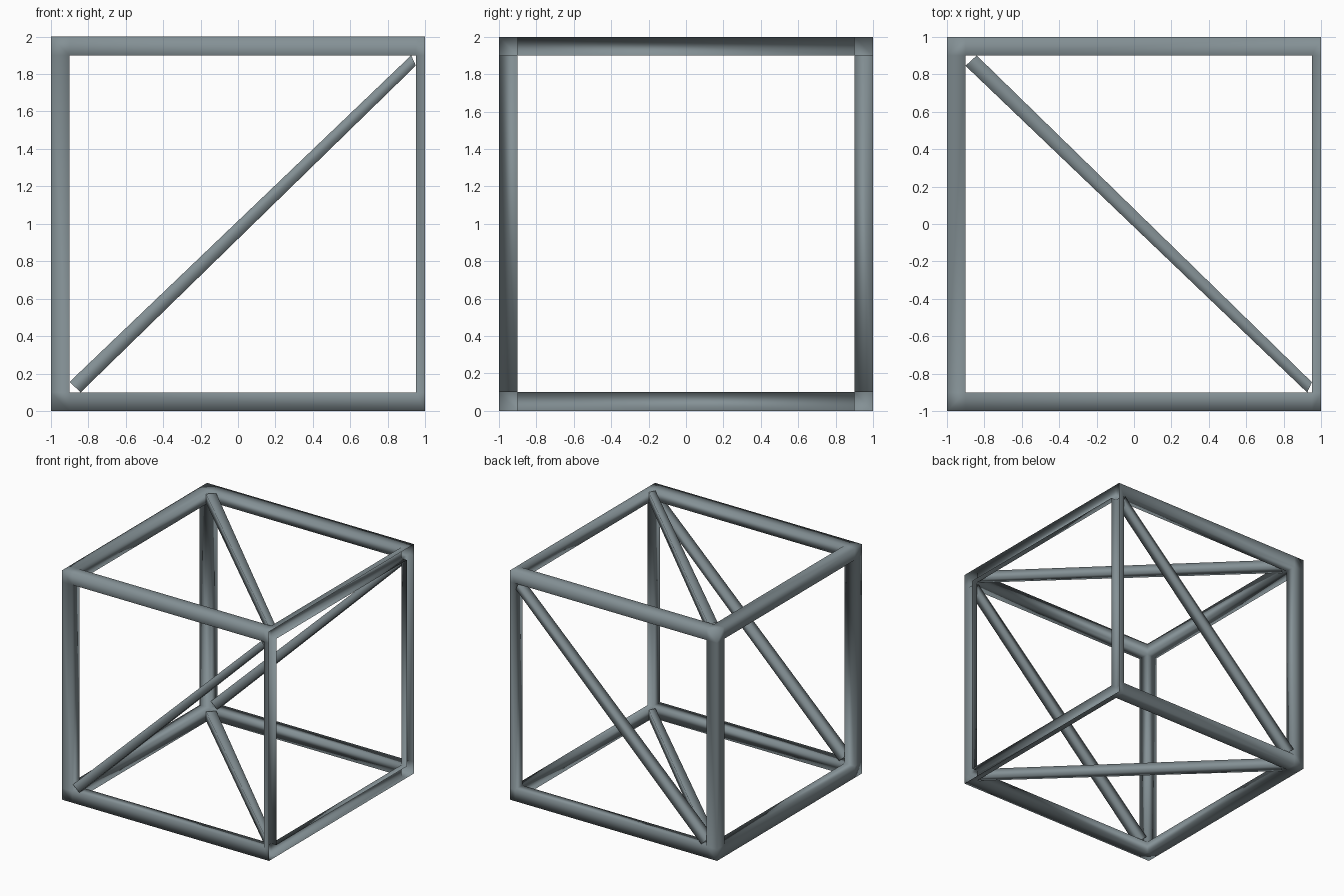
import bpy, bmesh
from mathutils import Vector

if "Cube" in bpy.data.objects:
    bpy.data.objects.remove(bpy.data.objects["Cube"])

# one flat steel-grey colour
steel = bpy.data.materials.new("steel_grey")
steel.diffuse_color = (0.23, 0.28, 0.30, 1.0)
steel.use_nodes = True
steel.node_tree.nodes["Principled BSDF"].inputs["Base Color"].default_value = steel.diffuse_color


def finish(name, bm):
    bmesh.ops.remove_doubles(bm, verts=bm.verts, dist=1e-5)
    for f in bm.faces:
        f.smooth = True
    mesh = bpy.data.meshes.new(name)
    bm.to_mesh(mesh)
    bm.free()
    mesh.materials.append(steel)
    ob = bpy.data.objects.new(name, mesh)
    bpy.context.collection.objects.link(ob)
    return ob


# square-bar cage: skin of the grid cells along the box edges, half posts left open at x = 1
grid = [(-1, -0.9, 0.95, 1), (-1, -0.9, 0.9, 1), (0, 0.1, 1.9, 2)]


def filled(c):
    return all(0 <= i <= 2 for i in c) and sum(i != 1 for i in c) >= 2


bm = bmesh.new()
for cell in [(i, j, k) for i in range(3) for j in range(3) for k in range(3)]:
    if not filled(cell):
        continue
    for axis in range(3):
        for side in (0, 1):
            near = list(cell)
            near[axis] += 1 if side else -1
            if filled(near) or (axis == 0 and near[0] == 3):
                continue
            u, v = (axis + 1) % 3, (axis + 2) % 3
            quad = []
            for du, dv in ((0, 0), (1, 0), (1, 1), (0, 1)):
                idx = list(cell)
                idx[axis] += side
                idx[u] += du
                idx[v] += dv
                quad.append(bm.verts.new([grid[a][idx[a]] for a in range(3)]))
            bm.faces.new(quad if side else quad[::-1])
finish("cage_frame", bm)


# diagonal braces: four-sided bars tapering slightly to the right
def brace(name, place):
    bm = bmesh.new()
    ends = [((-0.9, 0.155), (-0.84, 0.10)), ((0.925, 1.9), (0.95, 1.845))]
    rings = []
    for up, low in ends:
        rings.append([bm.verts.new(place(*p, d)) for p, d in
                      ((up, 0.01), (low, 0.01), (low, 0.09), (up, 0.09))])
    for i in range(4):
        j = (i + 1) % 4
        bm.faces.new((rings[0][i], rings[0][j], rings[1][j], rings[1][i]))
    bmesh.ops.recalc_face_normals(bm, faces=bm.faces)
    finish(name, bm)


brace("front_brace", lambda x, h, d: Vector((x, -1 + d, h)))
brace("back_brace", lambda x, h, d: Vector((x, 1 - d, h)))
brace("top_brace", lambda x, h, d: Vector((x, 1 - h, 2 - d)))
brace("bottom_brace", lambda x, h, d: Vector((x, 1 - h, d)))
